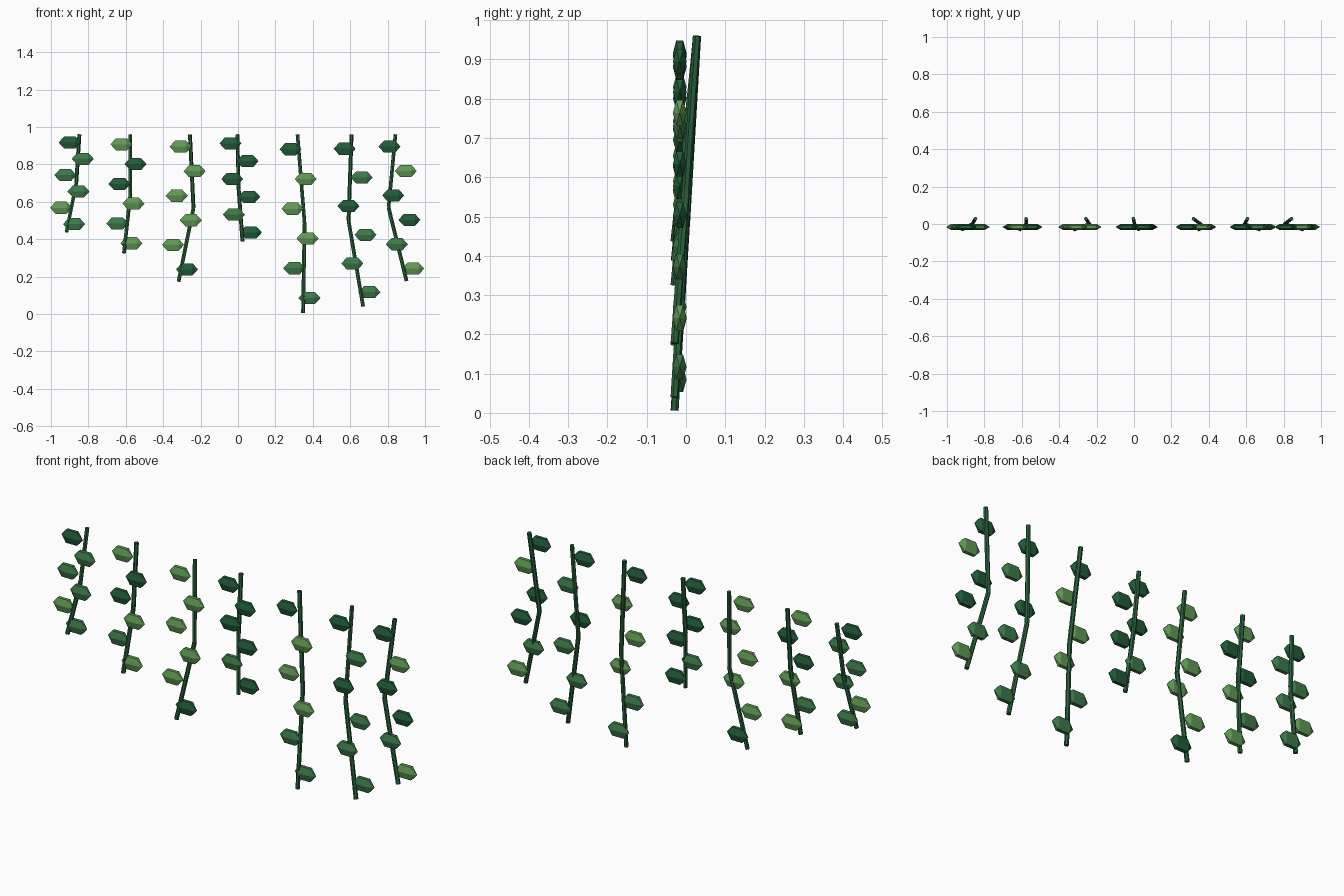
import bpy, bmesh
from mathutils import Matrix, Vector
from math import pi

if "Cube" in bpy.data.objects:
    bpy.data.objects.remove(bpy.data.objects["Cube"])

TOP = 0.96


def material(name, color):
    m = bpy.data.materials.new(name)
    m.diffuse_color = (*color, 1)
    m.use_nodes = True
    m.node_tree.nodes["Principled BSDF"].inputs["Base Color"].default_value = m.diffuse_color
    return m


STEM = material("stem_green", (0.022, 0.12, 0.045))
LEAF = {
    "D": material("leaf_dark", (0.015, 0.11, 0.04)),
    "M": material("leaf_mid", (0.045, 0.20, 0.065)),
    "L": material("leaf_light", (0.12, 0.33, 0.09)),
}


def finish(name, bm, mat):
    me = bpy.data.meshes.new(name)
    bm.to_mesh(me)
    bm.free()
    me.materials.append(mat)
    ob = bpy.data.objects.new(name, me)
    bpy.context.collection.objects.link(ob)
    return ob


# Stem: two straight six-sided rods meeting at a bend
def stem(name, points):
    bm = bmesh.new()
    for a, b in zip(points, points[1:]):
        a, b = Vector(a), Vector(b)
        d = b - a
        turn = d.to_track_quat('Z', 'Y').to_matrix().to_4x4()
        bmesh.ops.create_cone(bm, cap_ends=True, segments=6, radius1=0.0105,
                              radius2=0.0105, depth=d.length,
                              matrix=Matrix.Translation((a + b) / 2) @ turn)
    finish(name, bm, STEM)


# Leaf: flattened faceted ball, six sides around x and three bands along it
def leaf(name, x, z, mat):
    bm = bmesh.new()
    bmesh.ops.create_uvsphere(bm, u_segments=6, v_segments=3, radius=1,
                              matrix=Matrix.Rotation(pi / 2, 4, 'Y'))
    bmesh.ops.scale(bm, vec=(0.059, 0.02, 0.043), verts=bm.verts)
    ob = finish(name, bm, mat)
    ob.location = (x, -0.016, z)


# Vines: top x, bend x, bottom x, bottom z, first left leaf x, first right leaf x, leaf shades
vines = [
    (-0.848, -0.865, -0.917, 0.437, -0.900, -0.830, "DMMMLM"),
    (-0.577, -0.575, -0.610, 0.325, -0.623, -0.548, "LDDLML"),
    (-0.257, -0.238, -0.318, 0.173, -0.307, -0.232, "LLLLLD"),
    (-0.003, 0.003, 0.024, 0.388, -0.040, 0.051, "DDDDMD"),
    (0.318, 0.356, 0.348, 0.006, 0.281, 0.362, "DLLLMM"),
    (0.607, 0.591, 0.669, 0.040, 0.570, 0.661, "DMDMMM"),
    (0.842, 0.805, 0.901, 0.177, 0.810, 0.897, "DLDDML"),
]

for n, (xt, xm, xb, zb, left, right, shades) in enumerate(vines, 1):
    stem(f"vine_{n}_stem", [(xt, 0.028, TOP), (xm, 0, (TOP + zb) / 2), (xb, -0.029, zb)])
    for i, shade in enumerate(shades):
        x = (left, right)[i % 2] + (xb - xt) * (i // 2) / 3
        z = TOP + (zb - TOP) * (i + 0.5) / 6
        leaf(f"vine_{n}_leaf_{i + 1}", x, z, LEAF[shade])
